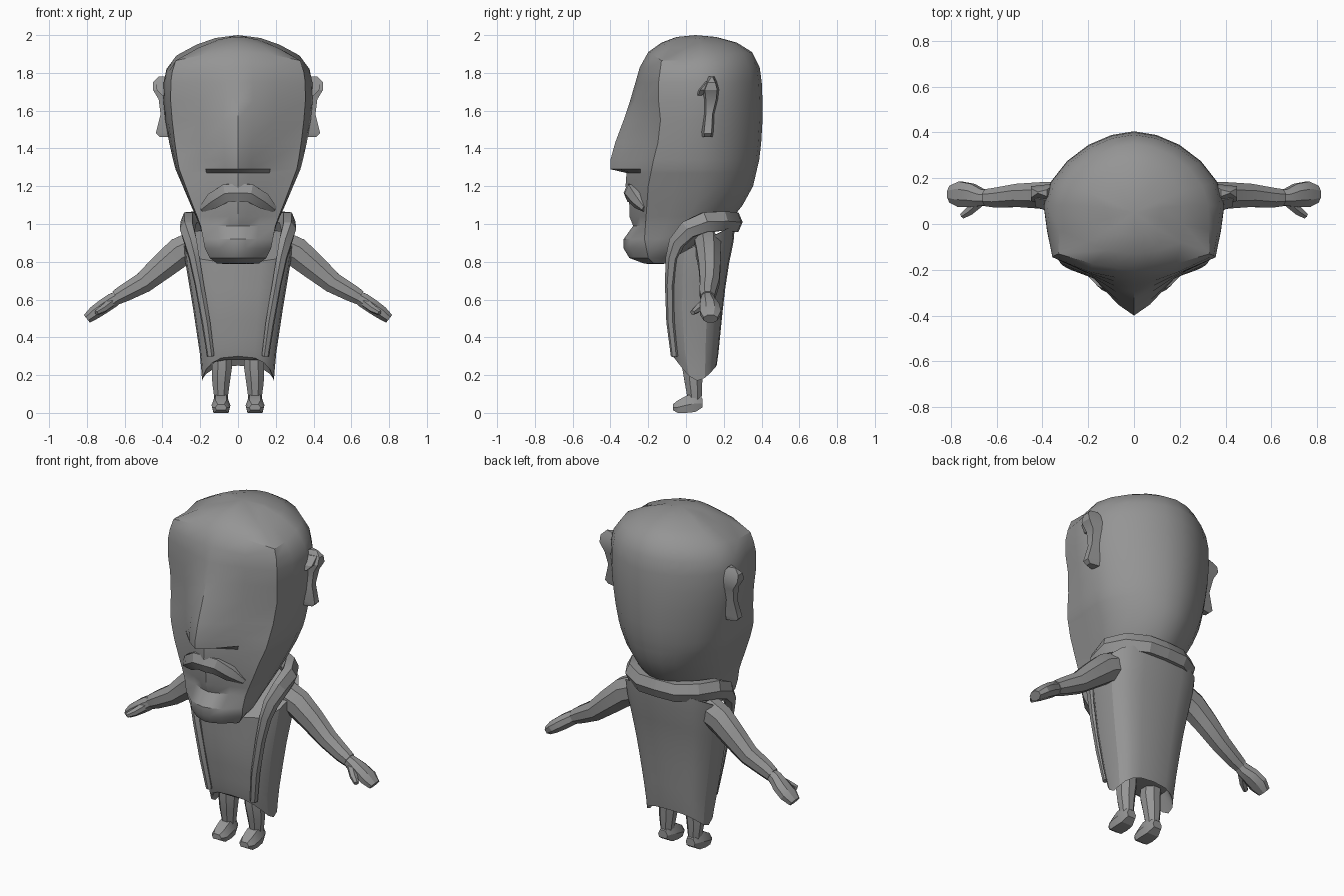
import bpy, bmesh, math
from mathutils import Vector

grey = bpy.data.materials.new("stone grey")
grey.diffuse_color = (0.3, 0.3, 0.3, 1)


def lerp(a, b, t):
    return a + (b - a) * t


def along(profile, z):
    """Value at height z in a list of (z, value) running upward."""
    if z <= profile[0][0]:
        return profile[0][1]
    for (z0, a), (z1, b) in zip(profile, profile[1:]):
        if z <= z1:
            return lerp(a, b, (z - z0) / (z1 - z0))
    return profile[-1][1]


def loft(name, rings, mirror=False, angle=25, cap_points=None):
    """Skin a stack of equal rings and close both ends."""
    bm = bmesh.new()
    rows = [[bm.verts.new(p) for p in r] for r in rings]
    n = len(rows[0])
    for a, b in zip(rows, rows[1:]):
        for i in range(n):
            j = (i + 1) % n
            bm.faces.new((a[i], a[j], b[j], b[i]))
    for k, row in enumerate((rows[0], rows[-1])):
        if cap_points:
            tip = bm.verts.new(cap_points[k])
            for i in range(n):
                bm.faces.new((row[i], row[(i + 1) % n], tip))
        else:
            bm.faces.new(row)
    bmesh.ops.recalc_face_normals(bm, faces=bm.faces)
    me = bpy.data.meshes.new(name)
    bm.to_mesh(me)
    bm.free()
    me.materials.append(grey)
    me.shade_smooth()
    me.set_sharp_from_angle(angle=math.radians(angle))
    ob = bpy.data.objects.new(name, me)
    bpy.context.collection.objects.link(ob)
    if mirror:
        ob.modifiers.new("Mirror", 'MIRROR').use_clip = True
    return ob


def tube(name, path, up, sides=8, angle=25, start=None):
    """Mirrored limb through points (x, y, z, radius across, radius along up)."""
    pts = [Vector(p[:3]) for p in path]
    rings = []
    for i, p in enumerate(pts):
        t = (pts[min(i + 1, len(pts) - 1)] - pts[max(i - 1, 0)]).normalized()
        if i == 0 and start:
            t = Vector(start)
        side = t.cross(up(p)).normalized()
        other = side.cross(t)
        rings.append([p + side * path[i][3] * math.cos(a) + other * path[i][4] * math.sin(a)
                      for a in (math.tau * (k + .5) / sides for k in range(sides))])
    return loft(name, rings, True, angle)


# Head: profiles of the face centre, cheek, face corner, side and back
FACE = [(.79, -.22), (.82, -.30), (.87, -.33), (.92, -.33), (.99, -.28), (1.04, -.30),
        (1.1, -.30), (1.2, -.32), (1.27, -.315), (1.29, -.40), (1.34, -.40), (1.43, -.375),
        (1.55, -.33), (1.7, -.28), (1.82, -.25), (1.91, -.20), (1.96, -.13), (1.99, -.05)]
CHEEK = [(.79, -.19), (.82, -.27), (.87, -.295), (.92, -.295), (.99, -.24), (1.1, -.25),
         (1.29, -.24), (1.5, -.225), (1.7, -.215), (1.82, -.215), (1.91, -.175), (1.96, -.115), (1.99, -.04)]
CORNER_Y = [(.79, -.17), (.82, -.20), (.92, -.22), (1.2, -.2), (1.35, -.17), (1.5, -.13),
            (1.7, -.15), (1.91, -.13), (1.96, -.08), (1.99, -.02)]
CORNER_X = [(.79, .11), (.82, .15), (.87, .175), (1.0, .2), (1.1, .24), (1.3, .315), (1.5, .345),
            (1.7, .36), (1.82, .35), (1.91, .33), (1.96, .21), (1.99, .1)]
SIDE_X = [(.79, .1), (.87, .165), (1.0, .205), (1.1, .25), (1.3, .335), (1.5, .38),
          (1.7, .4), (1.82, .385), (1.91, .325), (1.96, .22), (1.99, .12)]
BACK = [(.79, -.1), (.87, .02), (1.0, .22), (1.1, .30), (1.2, .355), (1.35, .39), (1.5, .405),
        (1.7, .405), (1.82, .395), (1.91, .35), (1.96, .27), (1.99, .16)]


def head_ring(z):
    yf, yn, yc = along(FACE, z), along(CHEEK, z), along(CORNER_Y, z)
    c, w, yb = along(CORNER_X, z), along(SIDE_X, z), along(BACK, z)
    ys = min(.08, (yc + yb) / 2)
    half = [(.22 * c, lerp(yf, yn, .3)), (.55 * c, yn), (c, yc), (lerp(c, w, .6), lerp(yc, ys, .5)),
            (w, ys), (.92 * w, lerp(ys, yb, .32)), (.74 * w, lerp(ys, yb, .6)),
            (.5 * w, lerp(ys, yb, .82)), (.25 * w, lerp(ys, yb, .95))]
    ring = [(0, yf)] + half + [(0, yb)] + [(-x, y) for x, y in reversed(half)]
    drop = .045 * max(0, min(1, (z - 1.75) / .16, (2.02 - z) / .1))   # brow droops at its corners
    return [(x, y, z - drop * min(1, abs(x) / c) ** 2 * (1 if y < .05 else .4)) for x, y in ring]


heights = [.79, .82, .87, .92, .99, 1.04, 1.1, 1.2, 1.27, 1.29, 1.34, 1.43, 1.55, 1.65, 1.75, 1.83,
           1.91, 1.96, 1.99]
loft("head", [head_ring(z) for z in heights], angle=32, cap_points=[(0, -.17, .788), (0, .05, 2.0)])

# Moustache: drooping bar under the nose
tube("moustache", [(0, -.29, 1.165, .055, .04), (.06, -.285, 1.165, .055, .04),
                   (.13, -.255, 1.125, .05, .035), (.19, -.215, 1.08, .02, .02)],
     lambda p: Vector((0, -1, 0)), 6, start=(1, 0, 0))

# Ears: narrow ridge flared at the top and bottom
def block(x0, x1, y0, y1, z, slant=0):
    return [(x0, y0, z), (x1, y0 + .015, z + slant), (x1, y1 - .01, z + slant), (x0, y1, z)]


loft("ear", [block(.36, .415, .085, .14, 1.46), block(.36, .435, .08, .145, 1.49, -.01),
             block(.36, .41, .09, .15, 1.58), block(.36, .42, .09, .17, 1.66),
             block(.36, .45, .085, .175, 1.71), block(.36, .45, .10, .165, 1.75),
             block(.38, .42, .12, .15, 1.78)], True)
loft("ear_hook", [block(.36, .40, .05, .09, 1.68), block(.36, .43, .06, .13, 1.71),
                  block(.37, .435, .10, .15, 1.755)], True)

# Robe body: tapering rounded box, hem lowest at the sides
WIDTH = [(.17, .19), (.3, .2), (.4, .215), (.6, .245), (.8, .28), (.95, .295), (1.05, .28)]
FRONT = [(.17, -.03), (.32, -.075), (.55, -.105), (.8, -.11), (1.0, -.09)]
REAR = [(.17, .15), (.3, .17), (.4, .18), (.6, .2), (.75, .22), (.95, .26), (1.05, .26)]


def robe_ring(t, n=20):
    ring = []
    for k in range(n):
        a = math.tau * k / n
        cx = math.copysign(abs(math.cos(a)) ** .7, math.cos(a))
        s = math.copysign(abs(math.sin(a)) ** .7, math.sin(a))
        top = .9 + .1 * s
        hem = .17 + (.13 if s < 0 else .08) * s * s
        z = lerp(top, hem, t)
        ring.append((cx * along(WIDTH, z), lerp(along(FRONT, z), along(REAR, z), (s + 1) / 2), z))
    return ring


rows = [robe_ring(t) for t in (0, .12, .28, .45, .62, .8, .92, 1)]
rows.append([(x * .8, lerp(.06, y, .8), .28) for x, y, z in rows[-1]])
loft("robe", rows, angle=25)

# Collar ring running down into two lapels
tube("collar", [(0, .255, 1.01, .06, .045), (.11, .25, 1.01, .06, .045), (.21, .19, 1.015, .06, .045),
                (.262, .1, 1.01, .06, .045), (.268, .01, .97, .055, .04), (.25, -.05, .9, .045, .035),
                (.232, -.075, .82, .035, .028), (.205, -.085, .68, .028, .024),
                (.17, -.08, .48, .026, .022), (.145, -.06, .3, .022, .018)],
     lambda p: Vector((p.x, p.y - .07, 0)).normalized(), 6, start=(1, 0, 0))

# Arms, hands and thumbs
across = lambda p: Vector((0, 1, 0))
tube("arm", [(.22, .115, .89, .085, .075), (.31, .12, .85, .085, .07), (.40, .125, .775, .075, .062),
             (.50, .125, .69, .06, .055), (.60, .115, .635, .05, .047), (.645, .115, .61, .042, .04)], across)
tube("hand", [(.625, .115, .62, .032, .032), (.665, .115, .595, .042, .04), (.71, .125, .565, .042, .055),
              (.76, .13, .53, .038, .06), (.80, .13, .498, .028, .04)], across)
tube("thumb", [(.67, .10, .585, .025, .025), (.715, .06, .55, .022, .022), (.75, .035, .53, .014, .014)],
     lambda p: Vector((0, 0, 1)), 6)

# Legs and feet
forward = lambda p: Vector((0, 1, 0))
tube("leg", [(.085, .04, .33, .055, .06), (.085, .035, .24, .057, .06), (.09, .04, .16, .05, .05),
             (.09, .045, .09, .04, .042), (.09, .045, .05, .035, .035)], forward)


def foot_ring(y, w, h, lift=0):
    return [(.09 + sx * w, y, z) for sx, z in
            ((-.8, lift), (.8, lift), (1, lerp(lift, h, .45)), (.6, h), (-.6, h), (-1, lerp(lift, h, .45)))]


loft("foot", [foot_ring(-.07, .03, .045, .015), foot_ring(-.045, .047, .065), foot_ring(0, .05, .09),
              foot_ring(.05, .045, .105, .005), foot_ring(.088, .03, .075, .03)], True)
